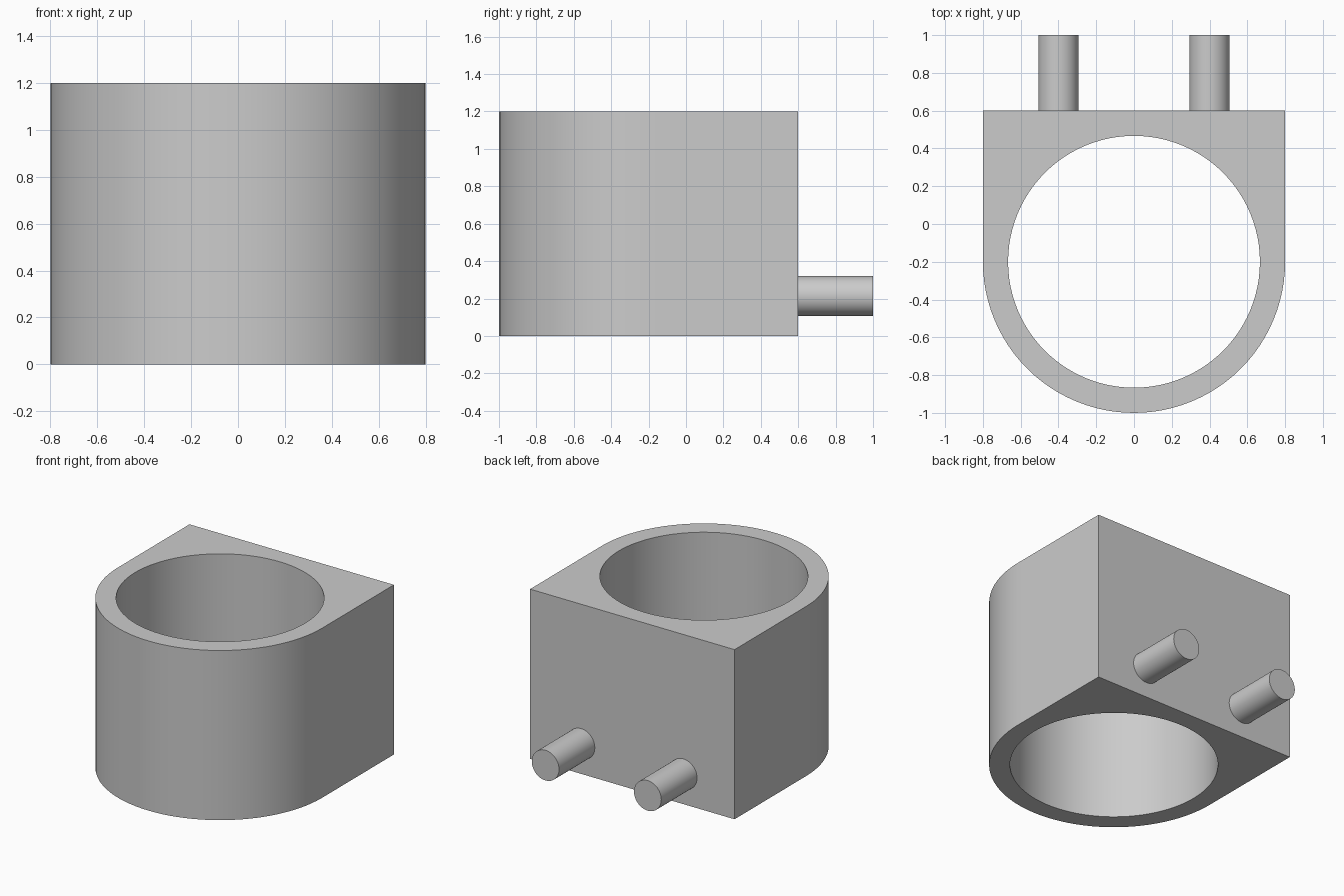
import bpy, bmesh
from math import sin, cos, pi, radians

cube = bpy.data.objects.get("Cube")
if cube:
    bpy.data.objects.remove(cube, do_unlink=True)

R = 0.8             # outer radius, also half the width
BORE = R * 5 / 6    # radius of the through hole
HEIGHT = 1.2
CENTRE_Y = -0.2
SEGMENTS = 96       # multiple of 8, so the corners fall on a point

grey = bpy.data.materials.new("plain grey")
grey.use_nodes = True
colour = (0.6, 0.6, 0.6, 1)
grey.diffuse_color = colour
grey.node_tree.nodes["Principled BSDF"].inputs["Base Color"].default_value = colour


def finish(obj):
    """Give the part its material and smooth its curved faces."""
    obj.data.materials.clear()
    obj.data.materials.append(grey)
    bpy.ops.object.select_all(action='DESELECT')
    obj.select_set(True)
    bpy.context.view_layer.objects.active = obj
    bpy.ops.object.shade_smooth_by_angle(angle=radians(30))


def outline(angle):
    """Half circle at the front, square corners at the back."""
    c, s = cos(angle), sin(angle)
    reach = R if s < 0 else R / max(abs(c), abs(s))
    return reach * c, CENTRE_Y + reach * s


def bore(angle):
    return BORE * cos(angle), CENTRE_Y + BORE * sin(angle)


# Body: four matching loops joined into a closed block with a round hole
bm = bmesh.new()
angles = [2 * pi * i / SEGMENTS for i in range(SEGMENTS)]
loops = [[bm.verts.new((*shape(a), z)) for a in angles]
         for shape, z in ((outline, 0), (outline, HEIGHT), (bore, HEIGHT), (bore, 0))]
for k, loop in enumerate(loops):
    following = loops[(k + 1) % len(loops)]
    for i in range(SEGMENTS):
        j = (i + 1) % SEGMENTS
        bm.faces.new((loop[i], loop[j], following[j], following[i]))
bmesh.ops.recalc_face_normals(bm, faces=bm.faces)
mesh = bpy.data.meshes.new("holder_body")
bm.to_mesh(mesh)
bm.free()
body = bpy.data.objects.new("holder_body", mesh)
bpy.context.collection.objects.link(body)
finish(body)

# Two round pegs on the flat back
for name, side in (("left_peg", 1), ("right_peg", -1)):
    bpy.ops.mesh.primitive_cylinder_add(
        vertices=48, radius=0.1067, depth=0.4,
        location=(side * 0.4, 0.8, 0.2133), rotation=(pi / 2, 0, 0))
    peg = bpy.context.object
    peg.name = name
    finish(peg)
